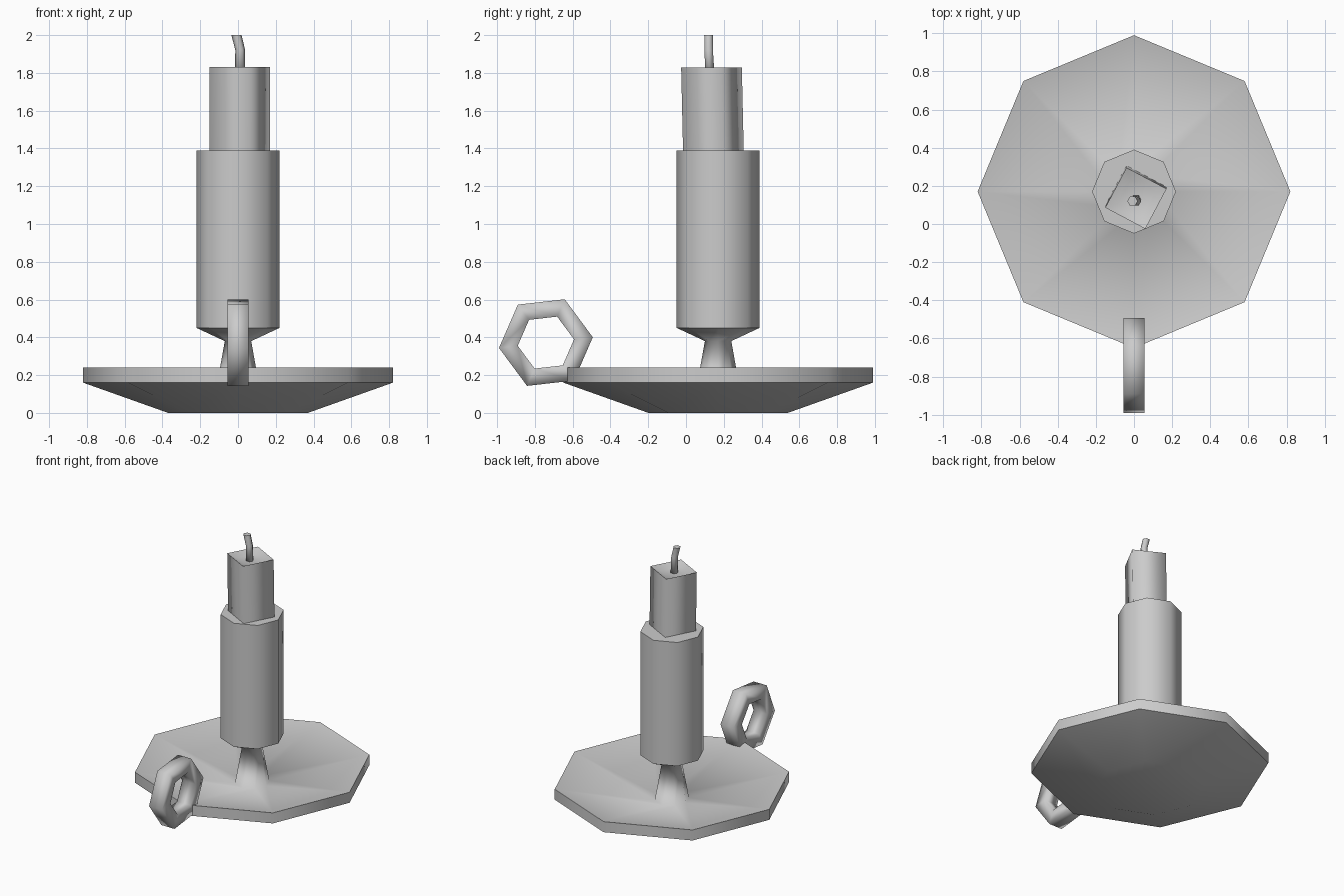
import bpy, bmesh
from math import cos, sin, radians, tau
from mathutils import Vector

if "Cube" in bpy.data.objects:
    bpy.data.objects.remove(bpy.data.objects["Cube"])


def loft(name, rings, sharp=(), closed=False):
    """Skin a list of point rings; cap the ends unless closed into a loop."""
    bm = bmesh.new()
    vs = [[bm.verts.new(p) for p in r] for r in rings]
    n = len(vs[0])
    pairs = list(zip(vs, vs[1:])) + ([(vs[-1], vs[0])] if closed else [])
    for a, b in pairs:
        for i in range(n):
            j = (i + 1) % n
            bm.faces.new((a[i], a[j], b[j], b[i]))
    if not closed:
        bm.faces.new(vs[0][::-1])
        bm.faces.new(vs[-1])
    for f in bm.faces:
        f.smooth = True
    for k in sharp:
        for i in range(n):
            bm.edges.get((vs[k][i], vs[k][(i + 1) % n])).smooth = False
    bmesh.ops.recalc_face_normals(bm, faces=bm.faces)
    me = bpy.data.meshes.new(name)
    bm.to_mesh(me)
    bm.free()
    ob = bpy.data.objects.new(name, me)
    bpy.context.collection.objects.link(ob)
    return ob


def ring(n, r, x, y, z, turn=0):
    return [Vector((x + r * cos(turn + tau * i / n), y + r * sin(turn + tau * i / n), z))
            for i in range(n)]


CY = 0.17  # centre line of the dish

# Dish with rim, flared neck and candle cup, one octagonal profile
profile = [(0.37, 0), (0.82, 0.16), (0.82, 0.24), (0.12, 0.10),
           (0.07, 0.38), (0.22, 0.45), (0.22, 1.39)]
loft("dish_and_cup", [ring(8, r, 0, CY, z) for r, z in profile], sharp=(1, 2, 5, 6))

# Square candle, twisted and off centre, with a sunken top
turn = radians(17)
loft("candle", [ring(4, 0.168, 0.01, 0.147, 1.30, turn),
                ring(4, 0.168, 0.01, 0.135, 1.83, turn),
                ring(4, 0.10, 0.01, 0.135, 1.805, turn)], sharp=(0, 1))

# Bent wick
loft("wick", [ring(6, 0.028, 0.01, 0.127, 1.79),
              ring(6, 0.026, 0.012, 0.12, 1.92),
              ring(6, 0.027, -0.008, 0.12, 2.0)], sharp=(2,))

# Hexagonal finger ring with a square section
section = [(-0.055, 0.2), (0.055, 0.2), (0.055, 0.3), (-0.055, 0.3)]
hexa = []
for i in range(6):
    a = radians(6.5 + 60 * i)
    hexa.append([Vector((x, -0.742 + (r - 0.05) * cos(a), 0.372 + (r - 0.05) * sin(a)))
                 for x, r in section])
loft("finger_ring", hexa, closed=True)
